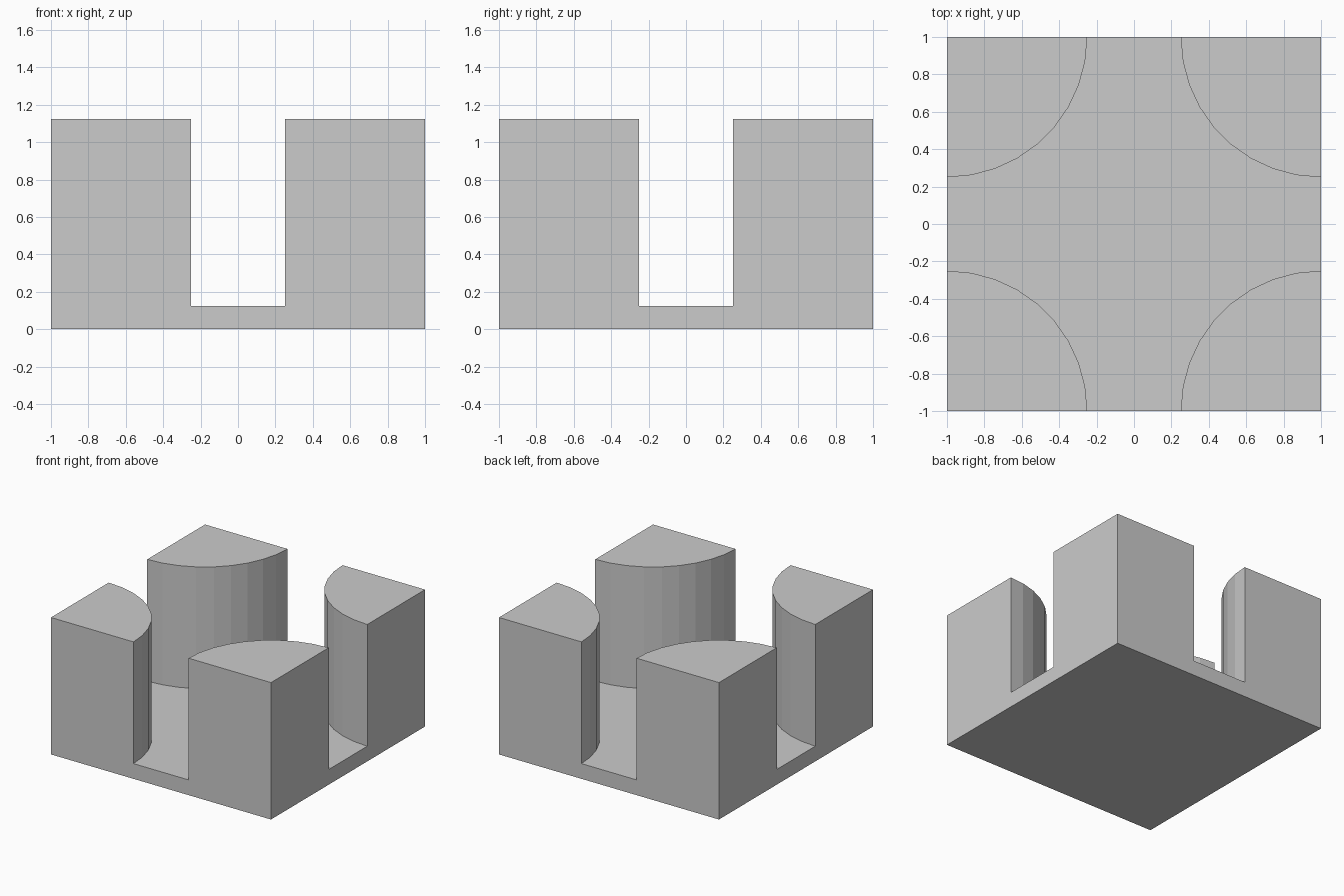
import bpy, bmesh
from math import sin, cos, radians

if "Cube" in bpy.data.objects:
    bpy.data.objects.remove(bpy.data.objects["Cube"])

FLOOR, TOP, R, STEPS = 0.125, 1.125, 0.75, 9

bm = bmesh.new()


def face(points):
    bm.faces.new([bm.verts.new(p) for p in points])


def walls(outline, z0, z1):
    for (ax, ay), (bx, by) in zip(outline, outline[1:] + outline[:1]):
        face([(ax, ay, z0), (bx, by, z0), (bx, by, z1), (ax, ay, z1)])


corners = [(-1, -1), (1, -1), (1, 1), (-1, 1)]
floor_outline = []

# Quarter-round corner pillars, open underneath so they join the base
for i, (cx, cy) in enumerate(corners):
    arc = []
    for s in range(STEPS + 1):
        a = radians(90 * i + 90 * s / STEPS)
        arc.append((cx + R * cos(a), cy + R * sin(a)))
    sector = [(cx, cy)] + arc
    walls(sector, FLOOR, TOP)
    face([(x, y, TOP) for x, y in sector])
    floor_outline += arc[::-1]

# Cross-shaped channel floor between the pillars
face([(x, y, FLOOR) for x, y in floor_outline])

# Base plate sides (split where the pillars meet them) and underside
rim = []
for (ax, ay), (bx, by) in zip(corners, corners[1:] + corners[:1]):
    for t in (0, R / 2, 1 - R / 2):
        rim.append((ax + (bx - ax) * t, ay + (by - ay) * t))
walls(rim, 0, FLOOR)
face([(x, y, 0) for x, y in rim])

# Weld, merge coplanar side faces, and orient outward
bmesh.ops.remove_doubles(bm, verts=bm.verts[:], dist=1e-4)
bmesh.ops.recalc_face_normals(bm, faces=bm.faces[:])
bmesh.ops.dissolve_limit(bm, angle_limit=radians(1),
                         verts=bm.verts[:], edges=bm.edges[:])

mesh = bpy.data.meshes.new("cross_channel_block")
bm.to_mesh(mesh)
bm.free()
bpy.context.collection.objects.link(
    bpy.data.objects.new("cross_channel_block", mesh))
